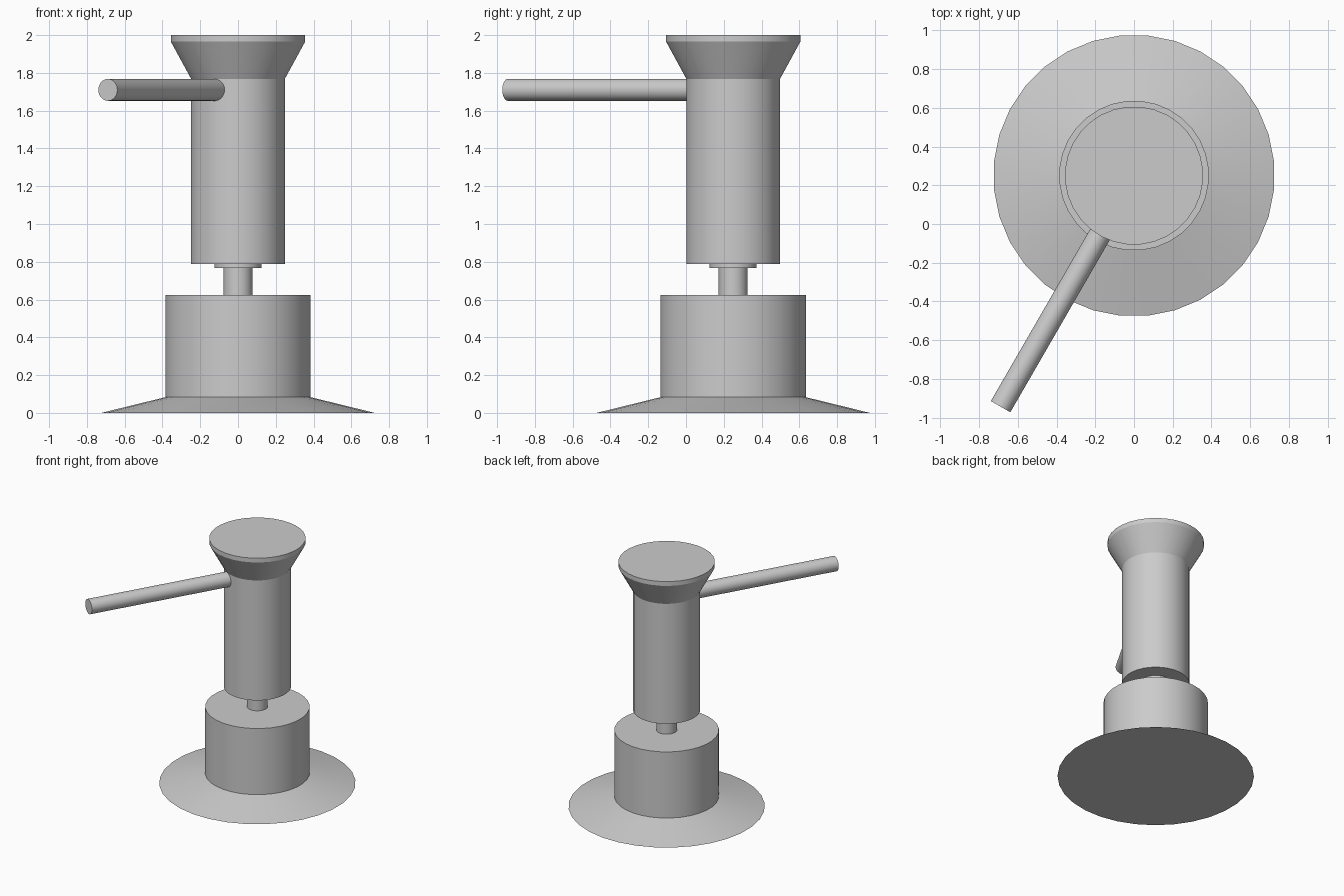
import bpy, math
from mathutils import Vector

if "Cube" in bpy.data.objects:
    bpy.data.objects.remove(bpy.data.objects["Cube"])

SIDES = 32
AXIS_Y = 0.25


def finish(obj, name):
    obj.name = name
    bpy.ops.object.select_all(action='DESELECT')
    obj.select_set(True)
    bpy.context.view_layer.objects.active = obj
    bpy.ops.object.shade_smooth_by_angle(angle=math.radians(25))
    return obj


def lathe(name, profile):
    """Closed solid turned around the main axis from (radius, z) pairs."""
    n = SIDES
    verts, faces = [], []
    for r, z in profile:
        for i in range(n):
            a = 2 * math.pi * (i + 0.5) / n
            verts.append((r * math.cos(a), AXIS_Y + r * math.sin(a), z))
    for k in range(len(profile) - 1):
        for i in range(n):
            j = (i + 1) % n
            faces.append((k * n + i, k * n + j, (k + 1) * n + j, (k + 1) * n + i))
    faces.append(tuple(reversed(range(n))))
    top = (len(profile) - 1) * n
    faces.append(tuple(range(top, top + n)))
    mesh = bpy.data.meshes.new(name)
    mesh.from_pydata(verts, [], faces)
    obj = bpy.data.objects.new(name, mesh)
    bpy.context.collection.objects.link(obj)
    return finish(obj, name)


# flared foot with the base drum in one turned piece
lathe("base", [(0.727, 0), (0.387, 0.083), (0.387, 0.623)])

# thin stem and its collar
lathe("stem", [(0.077, 0.623), (0.077, 0.767)])
lathe("collar", [(0.125, 0.767), (0.125, 0.788)])

# main body with flared head
lathe("body", [(0.249, 0.788), (0.249, 1.768), (0.357, 1.965), (0.357, 2.0)])

# side handle, pointing radially out of the body
out = Vector((-0.5, -math.sqrt(3) / 2, 0))
start = Vector((0, AXIS_Y, 1.71)) + out * 0.225
end = Vector((0, AXIS_Y, 1.71)) + out * 1.378
bpy.ops.mesh.primitive_cylinder_add(
    vertices=SIDES, radius=0.058, depth=(end - start).length,
    location=(start + end) / 2, rotation=out.to_track_quat('Z', 'Y').to_euler())
finish(bpy.context.object, "handle")
